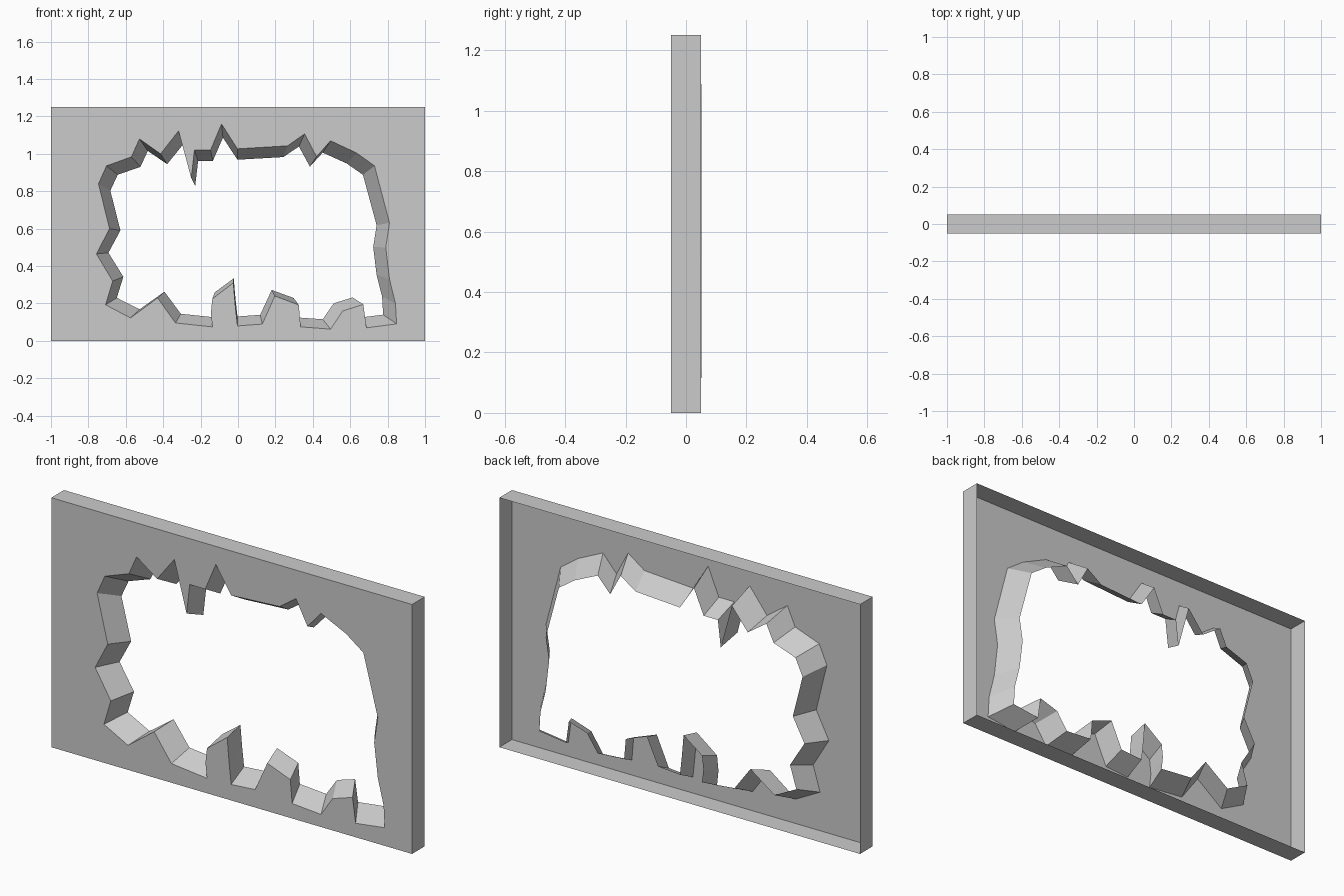
import bpy, bmesh

if "Cube" in bpy.data.objects:
    bpy.data.objects.remove(bpy.data.objects["Cube"])

W, H, D = 1.0, 1.25, 0.05          # half width, height, half depth
BACK = 0.052                       # back rim of the broken opening
SX, SZ, CZ = 0.915, 0.885, 0.52    # taper of the opening toward the back

# Jagged outline of the hole on the front face (x, z), clockwise
outline = [
    (-.746, .84), (-.703, .936), (-.57, .984), (-.527, 1.08), (-.414, 1.0),
    (-.318, 1.123), (-.25, .87), (-.233, 1.02), (-.147, 1.02), (-.088, 1.16),
    (-.003, 1.027), (.265, 1.043), (.356, 1.107), (.42, .985), (.495, 1.07),
    (.634, 1.005), (.73, .936), (.81, .631), (.79, .50), (.81, .33),
    (.842, .20), (.848, .091), (.687, .07), (.67, .195), (.56, .16),
    (.495, .063), (.335, .075), (.325, .192), (.197, .24), (.13, .09),
    (-.003, .08), (-.015, .19), (-.025, .31), (-.137, .225), (-.145, .15),
    (-.137, .075), (-.334, .096), (-.43, .23), (-.575, .123), (-.708, .193),
    (-.67, .32), (-.757, .465), (-.687, .6)]
frame = [(-W, 0), (W, 0), (W, H), (-W, H)]


def finish(bm, name):
    me = bpy.data.meshes.new(name)
    bm.to_mesh(me)
    bm.free()
    ob = bpy.data.objects.new(name, me)
    bpy.context.collection.objects.link(ob)
    return ob


def ring(bm, pts, y):
    return [bm.verts.new((x, y, z)) for x, z in pts]


def band(bm, a, b):
    """Quads joining two closed rings."""
    n = len(a)
    for i in range(n):
        j = (i + 1) % n
        bm.faces.new((a[i], b[i], b[j], a[j]))


# Wall panel: front face with the hole, and the four outer sides; open at the back
bm = bmesh.new()
front = ring(bm, frame, -D)
hole = ring(bm, outline, -D)
edges = [bm.edges.new((r[i], r[(i + 1) % len(r)]))
         for r in (front, hole) for i in range(len(r))]
bmesh.ops.triangle_fill(bm, edges=edges, use_beauty=True, normal=(0, -1, 0))
band(bm, front, ring(bm, frame, D))
bmesh.ops.recalc_face_normals(bm, faces=bm.faces)
front_face = next(f for f in bm.faces if abs(f.normal.y) > .9)
if front_face.normal.y > 0:
    bmesh.ops.reverse_faces(bm, faces=bm.faces)
finish(bm, "wall_panel")

# Broken edge: faceted band narrowing toward the back
bm = bmesh.new()
inner = [(x * SX, CZ + (z - CZ) * SZ) for x, z in outline]
band(bm, ring(bm, outline, -D), ring(bm, inner, BACK))
finish(bm, "broken_edge")
